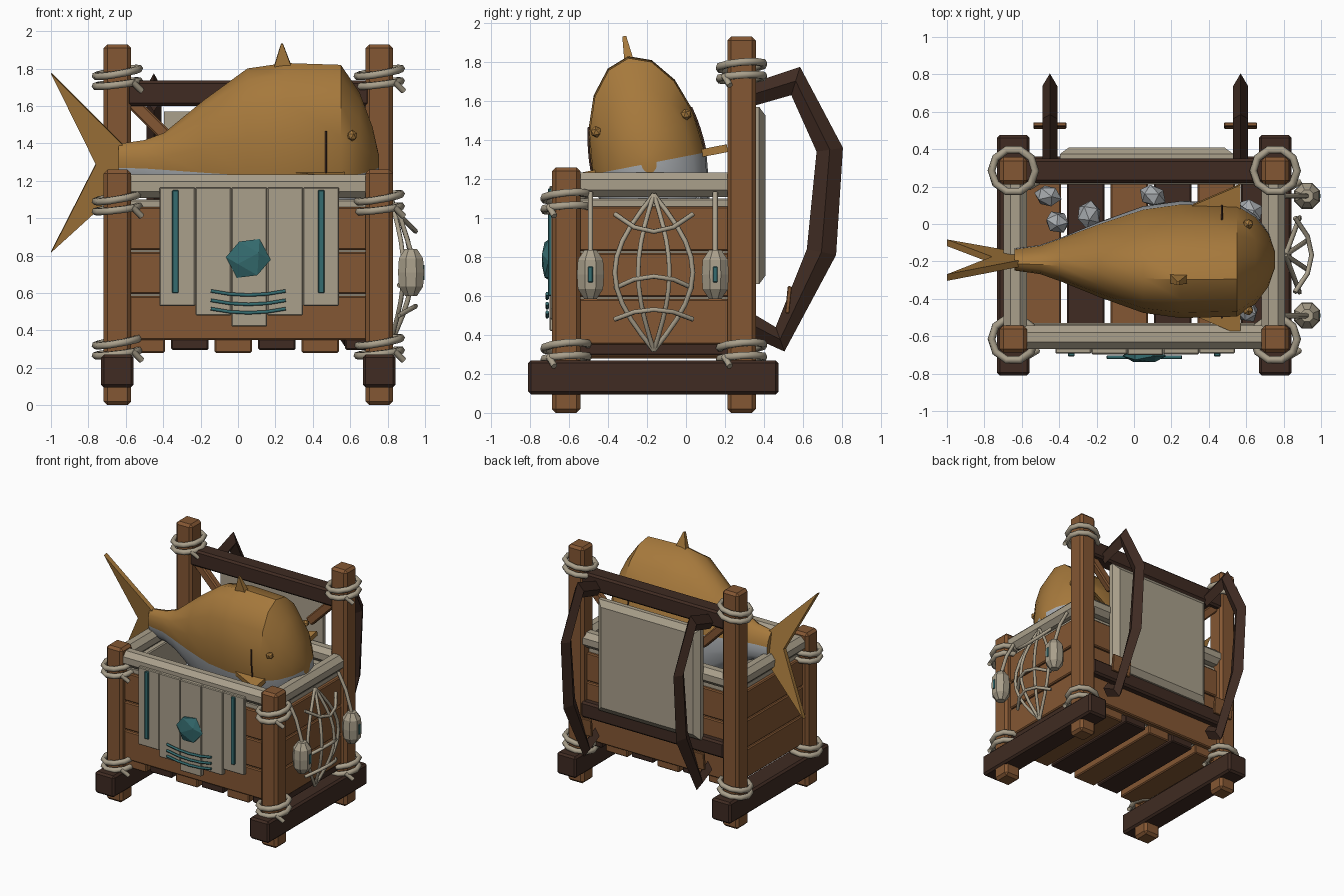
import bpy, bmesh, math
from math import sin, cos, pi, radians
from mathutils import Vector, Matrix

if "Cube" in bpy.data.objects:
    bpy.data.objects.remove(bpy.data.objects["Cube"])


def mat(name, *rgb):
    m = bpy.data.materials.new(name)
    m.diffuse_color = (*rgb, 1)
    m.use_nodes = True
    m.node_tree.nodes["Principled BSDF"].inputs["Base Color"].default_value = m.diffuse_color
    return m


WOOD = mat("wood", .23, .095, .033)
DARK = mat("dark_wood", .05, .024, .016)
CREAM = mat("cream", .40, .35, .26)
TEAL = mat("teal", .035, .15, .16)
GOLD = mat("fish_skin", .38, .19, .045)
ICE = mat("ice_grey", .38, .40, .42)


def finish(name, bm, m, bevel=0, smooth=False):
    bmesh.ops.recalc_face_normals(bm, faces=bm.faces)
    me = bpy.data.meshes.new(name)
    bm.to_mesh(me)
    bm.free()
    ob = bpy.data.objects.new(name, me)
    bpy.context.collection.objects.link(ob)
    me.materials.append(m)
    if bevel:
        b = ob.modifiers.new("chamfer", 'BEVEL')
        b.width, b.segments = bevel, 1
    if smooth:
        bpy.context.view_layer.objects.active = ob
        ob.select_set(True)
        bpy.ops.object.shade_smooth_by_angle(angle=radians(35))
        ob.select_set(False)
    return ob


def box(name, x0, x1, y0, y1, z0, z1, m, bevel=.008, rot=None):
    bm = bmesh.new()
    bmesh.ops.create_cube(bm, size=1)
    bmesh.ops.scale(bm, vec=(x1 - x0, y1 - y0, z1 - z0), verts=bm.verts)
    ob = finish(name, bm, m, bevel)
    ob.location = ((x0 + x1) / 2, (y0 + y1) / 2, (z0 + z1) / 2)
    if rot:
        ob.rotation_euler = rot
    return ob


def loft(name, rings, m, smooth=False, bevel=0):
    """Skin a list of equal-sized point rings and cap both ends."""
    bm = bmesh.new()
    vs = [[bm.verts.new(p) for p in r] for r in rings]
    n = len(vs[0])
    for a, b in zip(vs, vs[1:]):
        for i in range(n):
            bm.faces.new((a[i], a[(i + 1) % n], b[(i + 1) % n], b[i]))
    bm.faces.new(vs[0])
    bm.faces.new(vs[-1])
    return finish(name, bm, m, bevel, smooth)


def lathe(name, prof, centre, m, axis='Z', n=8):
    rings = [[(r * cos(2 * pi * (k + .5) / n), r * sin(2 * pi * (k + .5) / n), h) for k in range(n)] for r, h in prof]
    ob = loft(name, rings, m)
    ob.location = centre
    ob.rotation_euler = {'X': (0, pi / 2, 0), 'Y': (-pi / 2, 0, 0), 'Z': (0, 0, 0)}[axis]
    return ob


def tube(name, pts, r, m, closed=False):
    cu = bpy.data.curves.new(name, 'CURVE')
    cu.dimensions = '3D'
    cu.bevel_depth, cu.bevel_resolution, cu.use_fill_caps = r, 1, True
    sp = cu.splines.new('POLY')
    sp.points.add(len(pts) - 1)
    for p, q in zip(sp.points, pts):
        p.co = (*q, 1)
    sp.use_cyclic_u = closed
    cu.materials.append(m)
    ob = bpy.data.objects.new(name, cu)
    bpy.context.collection.objects.link(ob)
    return ob


def rock(name, centre, r, m, scale=(1, 1, 1), sub=1):
    bm = bmesh.new()
    bmesh.ops.create_icosphere(bm, subdivisions=sub, radius=r)
    ob = finish(name, bm, m)
    ob.location, ob.scale = centre, scale
    return ob


XL, XR, YF, YB = -.645, .755, -.615, .285

# corner posts, skids and rope lashings
for x, sx in ((XL, "left"), (XR, "right")):
    box(f"{sx}_skid", x - .0875, x + .0875, -.81, .475, .095, .27, DARK, .015)
    for y, sy, top in ((YF, "front", 1.26), (YB, "back", 1.93)):
        box(f"{sy}_{sx}_post", x - .073, x + .073, y - .073, y + .073, 0, top, WOOD, .02)
        for zc in (.31, 1.08 if sy == "front" else 1.75):
            for dz, tilt in ((-.03, .12), (.03, .17)):
                ring = [(x + .117 * cos(a), y + .117 * sin(a), zc + dz + .117 * tilt * (cos(a) + .5 * sin(a)))
                        for a in (2 * pi * k / 10 for k in range(10))]
                tube(f"{sy}_{sx}_lashing", ring, .021, CREAM, True)
            tube(f"{sy}_{sx}_rope_end", [(x + .08, y - .09, zc - .02), (x + .13, y - .06, zc - .07)], .017, CREAM)

# floor slats
for i in range(6):
    x = -.49 + .2325 * i
    z = .28 + .015 * (i % 2)
    box("floor_slat", x - .1, x + .1, -.63, .27, z, z + .08, DARK if i % 2 else WOOD)

# plank walls with an inner liner and rim
for z0, z1 in ((.35, .585), (.595, .82), (.83, 1.06)):
    box("front_plank", XL + .06, XR - .06, -.645, -.595, z0, z1, WOOD)
    box("back_plank", XL + .06, XR - .06, .255, .305, z0, z1, WOOD)
    for x in (XL, XR):
        box("side_plank", x - .03, x + .03, YF + .06, YB - .06, z0, z1, WOOD)
box("front_liner", XL + .05, XR - .05, -.62, -.53, .37, 1.1, CREAM)
box("back_liner", XL + .05, XR - .05, .21, .28, .37, 1.1, CREAM)
for x, s in ((XL, 1), (XR, -1)):
    a, b = sorted((x, x + s * .07))
    box("side_liner", a, b, YF + .05, YB - .05, .37, 1.1, CREAM)

# padded rim rails
for y in (-.605, YB):
    lathe("long_rail", [(.068, -.64), (.068, .64)], (.055, y, 1.17), CREAM, 'X')
for x in (XL + .01, XR - .01):
    lathe("side_rail", [(.068, -.4), (.068, .4)], (x, -.165, 1.17), CREAM, 'Y')

# back frame: crossbars, braces and back pad
box("top_crossbar", XL + .05, XR - .05, .22, .35, 1.6, 1.735, DARK, .015)
box("lower_crossbar", XL + .05, XR - .05, .24, .36, .55, .68, DARK, .015)
for x, s in ((XL, 1), (XR, -1)):
    c = x + s * .17
    box("corner_brace", c - .18, c + .18, .25, .31, 1.495, 1.565, WOOD, .01, (0, s * radians(45), 0))
loft("back_pad", [[(x, y, z) for x, z in ((-.395 + d, .66 + d), (.53 - d, .66 + d), (.53 - d, 1.57 - d), (-.395 + d, 1.57 - d))]
                  for y, d in ((.34, 0), (.375, 0), (.408, .045))], CREAM)

# shoulder straps: diamond section between outer and inner outlines (y, z)
outer = [(.33, 1.69), (.585, 1.775), (.805, 1.36), (.77, .81), (.505, .315), (.36, .38)]
inner = [(.33, 1.57), (.54, 1.63), (.67, 1.34), (.62, .84), (.46, .44), (.36, .5)]
for x in (-.45, .57):
    rings = []
    for (a, b), (c, d) in zip(outer, inner):
        my, mz = (a + c) / 2, (b + d) / 2
        rings.append([(x, a, b), (x + .04, my, mz), (x, c, d), (x - .04, my, mz)])
    loft("shoulder_strap", rings, DARK)
    box("strap_buckle", x - .088, x + .088, .515, .537, .51, .65, WOOD, .004, (-.1, 0, 0))

# front cloth, stripes, gem and waves
for i, zb in enumerate((.53, .48, .42, .48, .53)):
    x = -.42 + .192 * i
    d = .008 * (2 - abs(i - 2)) / 2
    box("cloth_strip", x, x + .192, -.693 - d, -.66, zb, 1.165, CREAM, .006)
for x in (-.335, .445):
    box("cloth_stripe", x - .017, x + .017, -.708, -.685, .6, 1.15, TEAL, .004)
gem = rock("cloth_gem", (.055, -.705, .785), .12, TEAL, (1, .33, 1))
gem.rotation_euler = (0, radians(30), 0)
for z in (.6, .55, .505):
    tube("cloth_wave", [(.055 + .2 * t, -.712, z + .022 * (t * t - .5)) for t in (-1, -.5, 0, .5, 1)], .01, TEAL)

# hanging floats on the right side
for y in (-.49, .15):
    lathe("float", [(.035, -.125), (.07, -.075), (.075, 0), (.07, .075), (.035, .125)], (.925, y, .71), CREAM)
    tube("float_rope", [(.80, y, 1.13), (.87, y, 1.0), (.925, y, .82)], .014, CREAM)
    box("float_mark", .975, .998, y - .012, y + .012, .67, .75, TEAL, .003)


# net on the right side
def net(k, t):
    return (.81 + .15 * sin(pi * t) * (1 - .5 * abs(k)), -.165 + .2 * k * sin(pi * t), .32 + .8 * t)


for k in (-1, -.4, .4, 1):
    tube("net_cord", [net(k, i / 10) for i in range(11)], .013, CREAM)
for zc, rise in ((.93, .09), (.70, -.06), (.53, -.05)):
    tube("net_cross_cord", [(.95 - .09 * k * k, -.165 + .2 * k, zc + rise * k * k) for k in (-1, -.5, 0, .5, 1)], .013, CREAM)

# fish, built upright then rolled towards the front
ROLL = Matrix.Translation((0, -.19, 1.28)) @ Matrix.Rotation(radians(11), 4, 'X')
stations = [(-.64, .055, .12), (-.5, .075, .14), (-.395, .113, .18), (-.18, .195, .36), (.05, .272, .53), (.25, .3, .56),
            (.55, .292, .55), (.65, .23, .40), (.72, .14, .21), (.755, .04, .05)]
body = loft("fish_body", [[(x, w * cos(k * pi / 8), h * sin(k * pi / 8)) for k in range(16)] for x, w, h in stations], GOLD, True)
body.data.materials.append(ICE)
for f in body.data.polygons:
    f.material_index = 1 if f.center.z < -.004 else 0
parts = [body]
tail = [(-.6, .1), (-1, .505), (-.76, .01), (-1, -.47), (-.6, -.1)]
parts.append(loft("fish_tail", [[(x, u, z) for x, z in tail] for u in (-.018, .018)], GOLD))
parts.append(loft("dorsal_fin", [[(.19, -.025, .53), (.29, -.025, .53), (.29, .025, .53), (.19, .025, .53)],
                                 [(.23, -.01, .665), (.24, -.01, .665), (.24, .01, .665), (.23, .01, .665)]], GOLD))
for s in (-1, 1):
    fin = [(.25, .27), (.57, .41), (.57, .24)]
    parts.append(loft("side_fin", [[(x, s * u, v) for x, u in fin] for v in (-.02, .02)], GOLD))
    parts.append(rock("fish_eye", (.61, s * .235, .21), .03, GOLD))
    parts.append(tube("fish_gill", [(.47, s * .297 * cos(a), .557 * sin(a)) for a in (.03, .13, .23, .33, .45)], .006, DARK))
for p in parts:
    p.matrix_world = ROLL @ Matrix.LocRotScale(p.location, p.rotation_euler, p.scale)

# ice lumps around the fish
for x, y, z in ((-.46, .15, .95), (-.41, .01, .9), (-.24, .05, .95), (.1, .15, 1.0), (.62, .07, 1.05), (.6, -.46, 1.0)):
    lump = rock("ice_lump", (x, y, z), .07, ICE, (1, .85, 1.1))
    lump.rotation_euler = (x * 7, y * 9, x + y)
